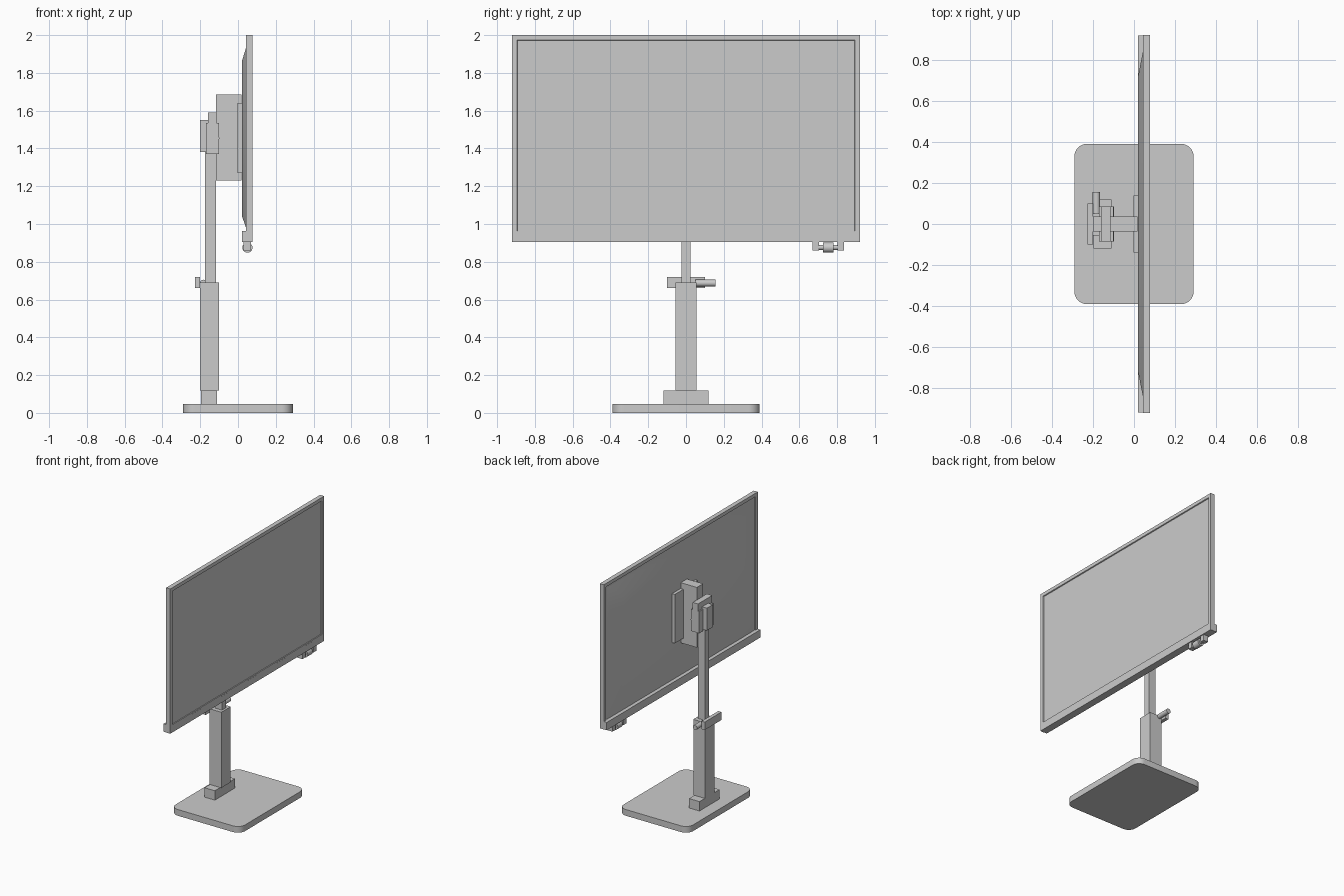
import bpy, bmesh, math
from mathutils import Matrix

if "Cube" in bpy.data.objects:
    bpy.data.objects.remove(bpy.data.objects["Cube"])


def finish(name, bm, smooth=False):
    bmesh.ops.recalc_face_normals(bm, faces=bm.faces[:])
    mesh = bpy.data.meshes.new(name)
    bm.to_mesh(mesh)
    bm.free()
    ob = bpy.data.objects.new(name, mesh)
    bpy.context.collection.objects.link(ob)
    if smooth:
        bpy.ops.object.select_all(action='DESELECT')
        bpy.context.view_layer.objects.active = ob
        ob.select_set(True)
        bpy.ops.object.shade_smooth_by_angle(angle=math.radians(30))
    return ob


def box_bm(x, y, z):
    """Box bmesh from (min, max) pairs."""
    bm = bmesh.new()
    bmesh.ops.create_cube(bm, size=1)
    for v in bm.verts:
        v.co = [(lo + hi) / 2 + c * (hi - lo) for c, (lo, hi) in zip(v.co, (x, y, z))]
    return bm


def box(name, x, y, z):
    return finish(name, box_bm(x, y, z))


def cyl_y(name, x, z, r, y0, y1, seg=24):
    """Cylinder lying along y."""
    bm = bmesh.new()
    m = Matrix.Translation((x, (y0 + y1) / 2, z)) @ Matrix.Rotation(math.pi / 2, 4, 'X')
    bmesh.ops.create_cone(bm, cap_ends=True, segments=seg, radius1=r, radius2=r,
                          depth=y1 - y0, matrix=m)
    return finish(name, bm, True)


# Base plate with rounded vertical corners
bm = box_bm((-.29, .29), (-.39, .39), (0, .047))
corners = [e for e in bm.edges if abs(e.verts[0].co.z - e.verts[1].co.z) > .01]
bmesh.ops.bevel(bm, geom=corners, offset=.06, segments=8, profile=.5, affect='EDGES')
finish("base_plate", bm, True)

# Column, foot and sliding pole
box("column_foot", (-.197, -.11), (-.12, .12), (.047, .118))
box("column", (-.2, -.1), (-.056, .056), (.118, .69))
box("pole", (-.175, -.117), (-.025, .025), (.6, 1.54))

# Height clamp
box("clamp_bar", (-.227, -.2), (-.1, .1), (.66, .72))
cyl_y("clamp_knob", -.183, .687, .018, .05, .155)

# Tilt head
box("head_rear_block", (-.2, -.16), (-.036, .036), (1.38, 1.55))
box("head_cap", (-.16, -.115), (-.085, .085), (1.53, 1.59))
for name, s in (("left", 1), ("right", -1)):
    box("head_jaw_" + name, (-.17, -.1), tuple(sorted((s * .037, s * .085))), (1.37, 1.535))
cyl_y("head_axle", -.105, 1.455, .007, -.085, .085, 12)
box("mount_arm", (-.117, .018), (-.037, .037), (1.23, 1.685))
box("mount_plate", (-.003, .022), (-.138, .138), (1.27, 1.64))

# Screen frame with a recessed panel front and back
bm = box_bm((.043, .077), (-.92, .92), (.905, 2))
bm.normal_update()
sides = [f for f in bm.faces if abs(f.normal.x) > .9]
bmesh.ops.inset_individual(bm, faces=sides, thickness=.037)
for f in sides:
    for v in f.verts:
        if v.co.z < 1.2:
            v.co.z += .022
bmesh.ops.inset_individual(bm, faces=sides, thickness=.004, depth=-.007)
finish("screen_frame", bm)

# Chin strip behind the lower bezel
box("chin_strip", (.02, .0768), (-.919, .919), (.9055, .964))

# Tapered back shell
bm = box_bm((.02, .051), (-.878, .878), (.955, 1.96))
for v in bm.verts:
    if v.co.x < .03:
        v.co.y = math.copysign(.72, v.co.y)
        v.co.z = 1.86 if v.co.z > 1.4 else 1.045
finish("back_shell", bm, True)

# Roller hung under the chin
for name, y in (("inner", (.67, .704)), ("outer", (.802, .836))):
    box("roller_bracket_" + name, (.03, .07), y, (.86, .906))
cyl_y("roller_axle", .05, .876, .014, .7, .806, 16)
cyl_y("roller", .05, .875, .027, .724, .782)
